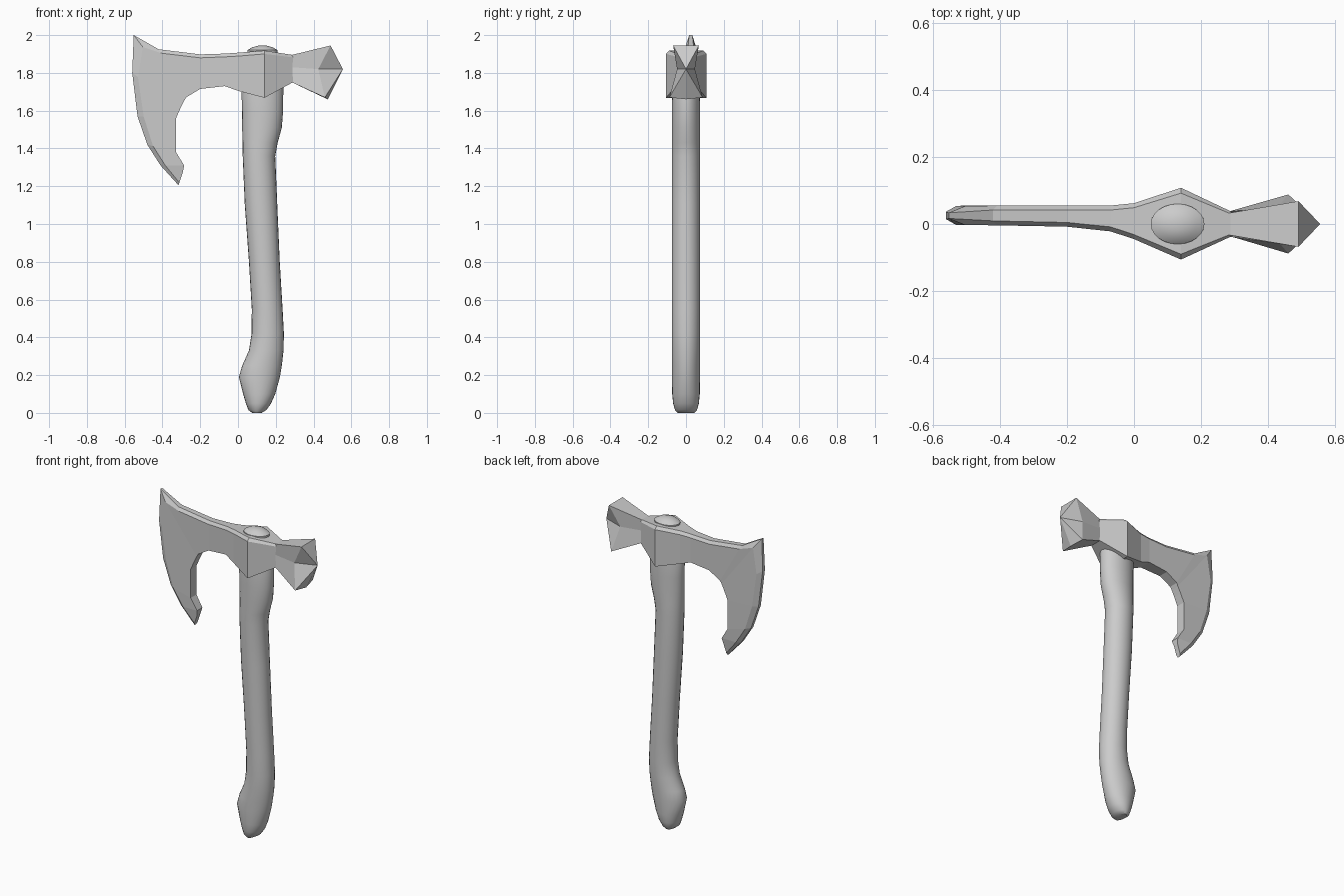
import bpy, bmesh, math


def make_object(name, bm):
    bmesh.ops.recalc_face_normals(bm, faces=bm.faces[:])
    mesh = bpy.data.meshes.new(name)
    bm.to_mesh(mesh)
    bm.free()
    obj = bpy.data.objects.new(name, mesh)
    bpy.context.collection.objects.link(obj)
    return obj


def loft(bm, rings, cap_start=True, cap_end=True):
    loops = [[bm.verts.new(p) for p in ring] for ring in rings]
    n = len(loops[0])
    for a, b in zip(loops, loops[1:]):
        for i in range(n):
            j = (i + 1) % n
            bm.faces.new((a[i], a[j], b[j], b[i]))
    if cap_start:
        bm.faces.new(loops[0])
    if cap_end:
        bm.faces.new(loops[-1])
    return loops


# Curved wooden handle: z, left x, right x, half depth
sections = [
    (0.0, 0.075, 0.125, 0.045), (0.015, 0.055, 0.15, 0.058),
    (0.05, 0.042, 0.175, 0.068), (0.1, 0.027, 0.197, 0.073),
    (0.19, 0.005, 0.222, 0.075), (0.25, 0.022, 0.232, 0.075),
    (0.33, 0.058, 0.241, 0.075), (0.42, 0.072, 0.243, 0.075),
    (0.55, 0.073, 0.236, 0.075), (0.8, 0.058, 0.221, 0.075),
    (1.1, 0.036, 0.208, 0.075), (1.36, 0.025, 0.197, 0.075),
    (1.43, 0.024, 0.21, 0.075), (1.51, 0.022, 0.232, 0.075),
    (1.6, 0.021, 0.239, 0.075), (1.75, 0.018, 0.24, 0.073),
    (1.85, 0.05, 0.21, 0.062), (1.92, 0.05, 0.21, 0.06),
    (1.935, 0.075, 0.185, 0.045), (1.945, 0.11, 0.15, 0.018),
]
SIDES = 24
rings = []
for z, left, right, depth in sections:
    ring = []
    for i in range(SIDES):
        a = 2 * math.pi * i / SIDES
        c, s = math.cos(a), math.sin(a)
        ring.append(((left + right) / 2 + (right - left) / 2 * c, depth * s, z))
    rings.append(ring)
bm = bmesh.new()
loft(bm, rings)
handle = make_object("handle", bm)
bpy.context.view_layer.objects.active = handle
handle.select_set(True)
bpy.ops.object.shade_smooth_by_angle(angle=math.radians(40))

# Bearded blade stations: outer x,z, inner x,z, front y, back y, outer bevel, edge width ratio
stations = [
    (0.29, 1.895, 0.29, 1.75, -0.037, 0.037, 0.09, 0.8),
    (0.14, 1.918, 0.14, 1.668, -0.106, 0.108, 0.07, 0.85),
    (0.0, 1.907, 0.0, 1.705, -0.045, 0.062, 0.09, 0.75),
    (-0.07, 1.902, -0.07, 1.73, -0.022, 0.055, 0.1, 0.65),
    (-0.2, 1.898, -0.2, 1.715, -0.008, 0.055, 0.1, 0.6),
    (-0.42, 1.925, -0.275, 1.67, -0.004, 0.055, 0.08, 0.55),
    (-0.552, 2.0, -0.285, 1.652, -0.003, 0.053, 0.18, 0.3),
    (-0.56, 1.8, -0.305, 1.612, -0.003, 0.054, 0.12, 0.4),
    (-0.532, 1.57, -0.328, 1.56, -0.003, 0.055, 0.16, 0.4),
    (-0.48, 1.42, -0.328, 1.38, -0.003, 0.055, 0.2, 0.4),
    (-0.41, 1.31, -0.285, 1.31, -0.001, 0.052, 0.2, 0.4),
    (-0.315, 1.205, -0.292, 1.275, 0.01, 0.042, 0.2, 0.5),
]
rings = []
for ox, oz, ix, iz, yf, yb, bevel, ratio in stations:
    mid, half = (yf + yb) / 2, (yb - yf) / 2 * ratio
    sx, sz = ox + (ix - ox) * bevel, oz + (iz - oz) * bevel
    rings.append([(ox, mid - half, oz), (sx, yf, sz), (ix, yf, iz),
                  (ix, yb, iz), (sx, yb, sz), (ox, mid + half, oz)])
bm = bmesh.new()
loft(bm, rings)
make_object("axe_blade", bm)


# Flared faceted poll ending in a point
def mirrored_ring(side, bottom):
    return side + [bottom] + [(x, -y, z) for x, y, z in reversed(side)]


neck = mirrored_ring([(0.285, 0.033, 1.895), (0.285, 0.038, 1.83),
                      (0.285, 0.036, 1.75)], (0.285, 0, 1.75))
flare = mirrored_ring([(0.49, 0.068, 1.945), (0.425, 0.047, 1.82),
                       (0.46, 0.088, 1.67)], (0.475, 0, 1.66))
bm = bmesh.new()
loops = loft(bm, [neck, flare], cap_end=False)
tip = bm.verts.new((0.555, 0, 1.82))
for i, v in enumerate(loops[1]):
    bm.faces.new((v, loops[1][(i + 1) % len(flare)], tip))
make_object("poll_hammer", bm)
